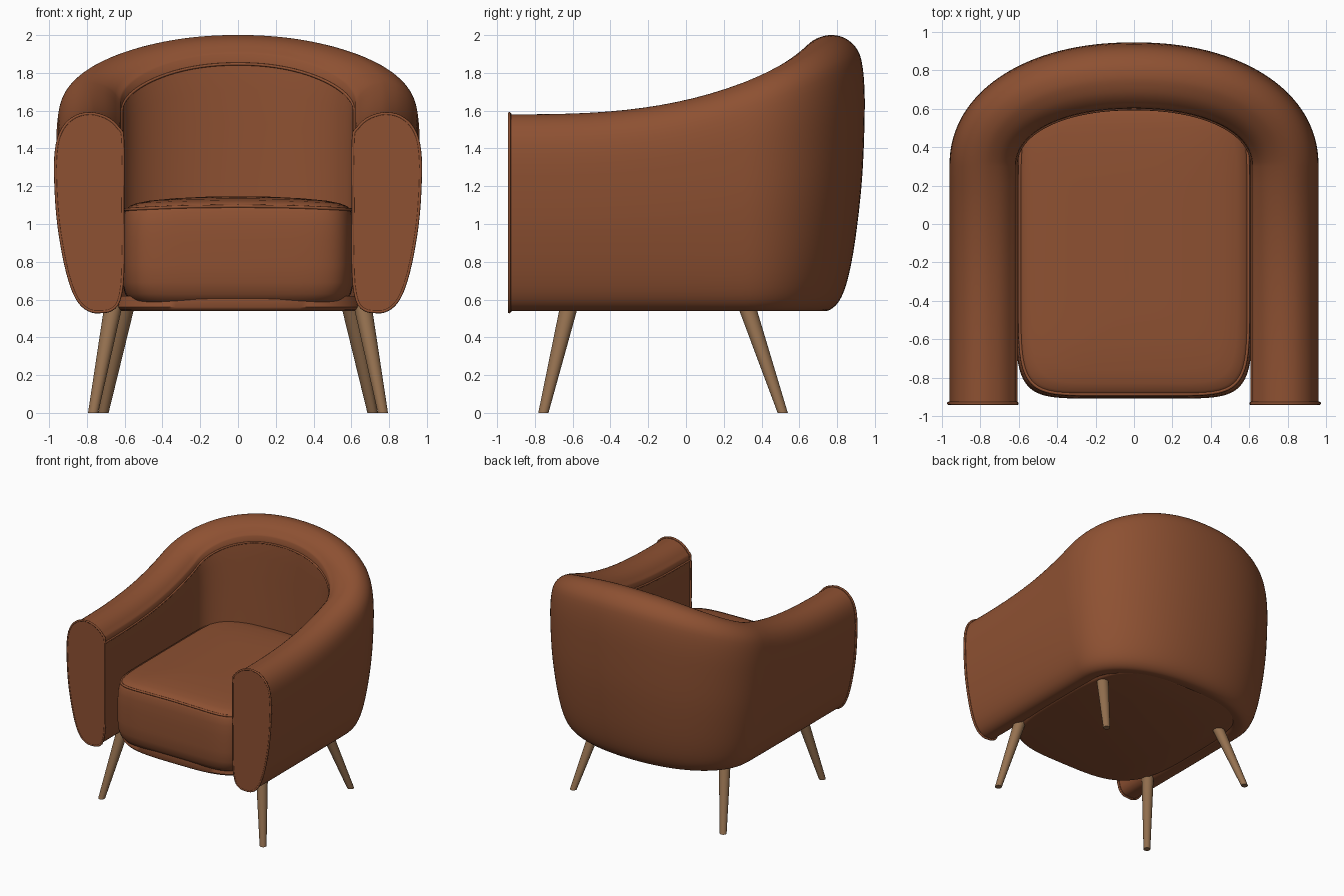
import bpy, bmesh, math
from mathutils import Vector

if "Cube" in bpy.data.objects:
    bpy.data.objects.remove(bpy.data.objects["Cube"])


def material(name, rgb):
    m = bpy.data.materials.new(name)
    m.diffuse_color = (*rgb, 1)
    m.use_nodes = True
    m.node_tree.nodes["Principled BSDF"].inputs["Base Color"].default_value = m.diffuse_color
    return m


LEATHER = material("brown leather", (0.27, 0.082, 0.032))
WOOD = material("light wood", (0.30, 0.165, 0.08))


def loft(name, rings, mat, angle=50):
    """Skin a list of closed rings and cap both ends."""
    bm = bmesh.new()
    vs = [[bm.verts.new(p) for p in r] for r in rings]
    n = len(vs[0])
    for a, b in zip(vs, vs[1:]):
        for i in range(n):
            j = (i + 1) % n
            bm.faces.new((a[i], a[j], b[j], b[i]))
    bm.faces.new(vs[0])
    bm.faces.new(vs[-1])
    bmesh.ops.recalc_face_normals(bm, faces=bm.faces)
    me = bpy.data.meshes.new(name)
    bm.to_mesh(me)
    bm.free()
    ob = bpy.data.objects.new(name, me)
    bpy.context.collection.objects.link(ob)
    me.materials.append(mat)
    bpy.ops.object.select_all(action='DESELECT')
    ob.select_set(True)
    bpy.context.view_layer.objects.active = ob
    bpy.ops.object.shade_smooth_by_angle(angle=math.radians(angle))
    return ob


def piping(name, pts, radius, cyclic=False):
    cu = bpy.data.curves.new(name, 'CURVE')
    cu.dimensions = '3D'
    cu.bevel_depth = radius
    cu.bevel_resolution = 2
    sp = cu.splines.new('POLY')
    sp.points.add(len(pts) - 1)
    for p, co in zip(sp.points, pts):
        p.co = (*co, 1)
    sp.use_cyclic_u = cyclic
    cu.materials.append(LEATHER)
    ob = bpy.data.objects.new(name, cu)
    bpy.context.collection.objects.link(ob)


def smooth_closed(pts, steps=3):
    """Catmull-Rom through a closed list of 2D points."""
    out, n = [], len(pts)
    for i in range(n):
        a, b, c, d = (Vector(pts[(i + k) % n]) for k in (-1, 0, 1, 2))
        for s in range(steps):
            t = s / steps
            out.append(0.5 * (2 * b + (c - a) * t + (2 * a - 5 * b + 4 * c - d) * t ** 2
                              + (3 * b - a - 3 * c + d) * t ** 3))
    return out


def spow(v, e):
    return math.copysign(abs(v) ** e, v)


# Arm cross-section: (distance outward from the inner wall, height)
SECTION = smooth_closed([
    (0, 0.75), (0, 1.1), (0, 1.44), (0.02, 1.5), (0.07, 1.55), (0.13, 1.575),
    (0.18, 1.58), (0.24, 1.565), (0.295, 1.52), (0.33, 1.45), (0.345, 1.35),
    (0.345, 1.22), (0.335, 1.05), (0.315, 0.9), (0.285, 0.75), (0.25, 0.64),
    (0.21, 0.575), (0.16, 0.543), (0.11, 0.54), (0.06, 0.55), (0.02, 0.6)])
SEAM = 6          # index of the inner top seam in the smoothed section
FRONT, BEND = -0.93, 0.30

# U-shaped path: straight arm, half superellipse, straight arm
path = [(0, FRONT + (BEND - FRONT) * i / 14) for i in range(14)]
path += [(math.pi * i / 64, None) for i in range(65)]
path += [(math.pi, BEND - (BEND - FRONT) * i / 14) for i in range(1, 15)]


def shell_point(station, o, z):
    th, y = station
    c, s = spow(math.cos(th), 2 / 2.15), spow(math.sin(th), 2 / 2.15)
    crest = y if y is not None else BEND + 0.48 * s
    rise = 0.42 * max(0, (crest - FRONT) / 1.71) ** 2.8
    k = min(1, max(0, (z - 0.54) / 1.04 * 1.12))
    py = y if y is not None else BEND + (0.30 + o) * s
    return ((0.615 + o) * c, py, z + k * rise)


# Wraparound arms and back
rings = [[shell_point(st, o, z) for o, z in SECTION] for st in path]
loft("arms_and_back", rings, LEATHER)
piping("inner_seam_piping", [r[SEAM] for r in rings], 0.008)

# Flat pads on the arm fronts, with piped edges
for side, label in ((1, "right"), (-1, "left")):
    def outline(y, grow=1.0):
        return [(side * (0.79 + (o - 0.175) * 1.03 * grow), y,
                 1.06 + (z - 1.06) * (1 + 0.008 * grow)) for o, z in SECTION]
    loft(label + "_arm_front_pad", [outline(-0.925), outline(-0.94)], LEATHER, 30)
    piping(label + "_arm_front_piping", outline(-0.935), 0.008, True)


# Seat cushion: stacked superellipse outlines with a softly domed top
def slab_ring(w, d, cy, n, z, inset, crown=0.0, count=96):
    pts = []
    for i in range(count):
        t = 2 * math.pi * i / count
        x = (w - inset) * spow(math.cos(t), 2 / n)
        y = cy + (d - inset) * spow(math.sin(t), 2 / n)
        pts.append((x, y, z + crown * (1 - (x / w) ** 2)))
    return pts


levels = [(0.565, 0.14, 0), (0.575, 0.08, 0), (0.595, 0.045, 0), (0.63, 0.02, 0),
          (0.69, 0.004, 0), (0.78, 0, 0), (0.92, 0, 0), (1.0, 0.004, 0.01),
          (1.05, 0.012, 0.02), (1.075, 0.022, 0.02), (1.092, 0.04, 0.02),
          (1.105, 0.08, 0.02), (1.115, 0.15, 0.02), (1.122, 0.28, 0.02),
          (1.126, 0.45, 0.02), (1.14, 0.59, 0.005)]
loft("seat_cushion", [slab_ring(0.618, 0.78, -0.13, 7, z, i, c) for z, i, c in levels], LEATHER)
piping("seat_seam_piping", slab_ring(0.618, 0.78, -0.13, 7, 1.075, 0.022, 0.02), 0.009, True)

# Base panel under the seat
loft("seat_base", [slab_ring(0.70, 0.79, -0.09, 3.6, z, i) for z, i in
                   ((0.54, 0.03), (0.545, 0.012), (0.56, 0), (0.62, 0.01))], LEATHER)

# Four splayed, tapered legs
for label, top, foot in (("front", (0.665, -0.625, 0.54), (0.767, -0.755, 0)),
                         ("back", (0.60, 0.33, 0.54), (0.712, 0.512, 0))):
    top, foot = Vector(top), Vector(foot)
    for side, hand in ((1, "right"), (-1, "left")):
        leg = []
        for t, r in ((0, 0.027), (1, 0.047), (1.12, 0.049)):
            c = foot.lerp(top, t)
            leg.append([(side * (c.x + r * math.cos(a * math.pi / 12)),
                         c.y + r * math.sin(a * math.pi / 12), c.z) for a in range(24)])
        loft(f"{label}_{hand}_leg", leg, WOOD)
